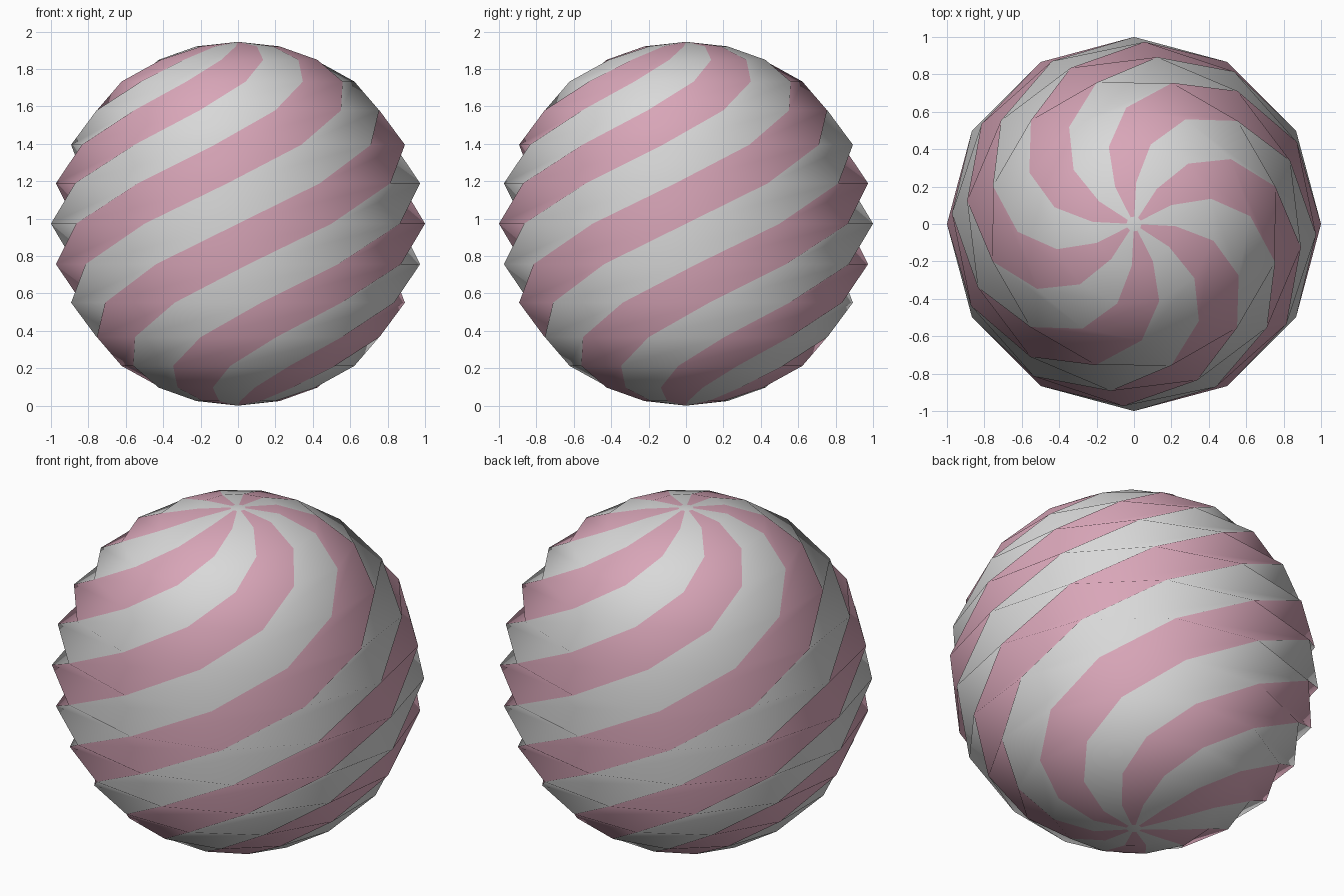
import bpy, bmesh, math

if "Cube" in bpy.data.objects:
    bpy.data.objects.remove(bpy.data.objects["Cube"])

SEGS, RINGS = 12, 14          # columns around, bands from pole to pole
HALF = 0.9725                 # half height
TWIST = math.radians(120)     # twist from equator to pole (linear in height)


def material(name, rgb):
    m = bpy.data.materials.new(name)
    m.diffuse_color = (*rgb, 1)
    m.use_nodes = True
    m.node_tree.nodes["Principled BSDF"].inputs["Base Color"].default_value = m.diffuse_color
    return m


# ring profile: (radius, height as -1..1, twist)
profile = []
for i in range(1, RINGS):
    lat = -math.pi / 2 + math.pi * i / RINGS
    profile.append((math.cos(lat), math.sin(lat), TWIST * math.sin(lat)))


def cap_ring(ring, sign):
    """Small ring lying on the pole fan, bounding the white centre."""
    r, h, a = ring
    return (r * 0.18, sign + (h - sign) * 0.18, a)


profile = [cap_ring(profile[0], -1)] + profile + [cap_ring(profile[-1], 1)]

bm = bmesh.new()
rings = []
for r, h, a in profile:
    rings.append([bm.verts.new((r * math.cos(a + math.tau * k / SEGS),
                                r * math.sin(a + math.tau * k / SEGS),
                                HALF * (1 + h))) for k in range(SEGS)])

# twisted columns, alternately white and pink
for lo, hi in zip(rings, rings[1:]):
    for k in range(SEGS):
        n = (k + 1) % SEGS
        for tri in ((lo[k], lo[n], hi[n]), (lo[k], hi[n], hi[k])):
            bm.faces.new(tri).material_index = k % 2

# white pole centres
bottom = bm.verts.new((0, 0, 0))
top = bm.verts.new((0, 0, 2 * HALF))
for k in range(SEGS):
    n = (k + 1) % SEGS
    bm.faces.new((bottom, rings[0][n], rings[0][k]))
    bm.faces.new((top, rings[-1][k], rings[-1][n]))

for f in bm.faces:
    f.smooth = True
mesh = bpy.data.meshes.new("swirl_ball")
bm.to_mesh(mesh)
bm.free()
mesh.materials.append(material("white", (0.69, 0.69, 0.69)))
mesh.materials.append(material("pink", (0.69, 0.38, 0.48)))
ball = bpy.data.objects.new("swirl_ball", mesh)
bpy.context.collection.objects.link(ball)
